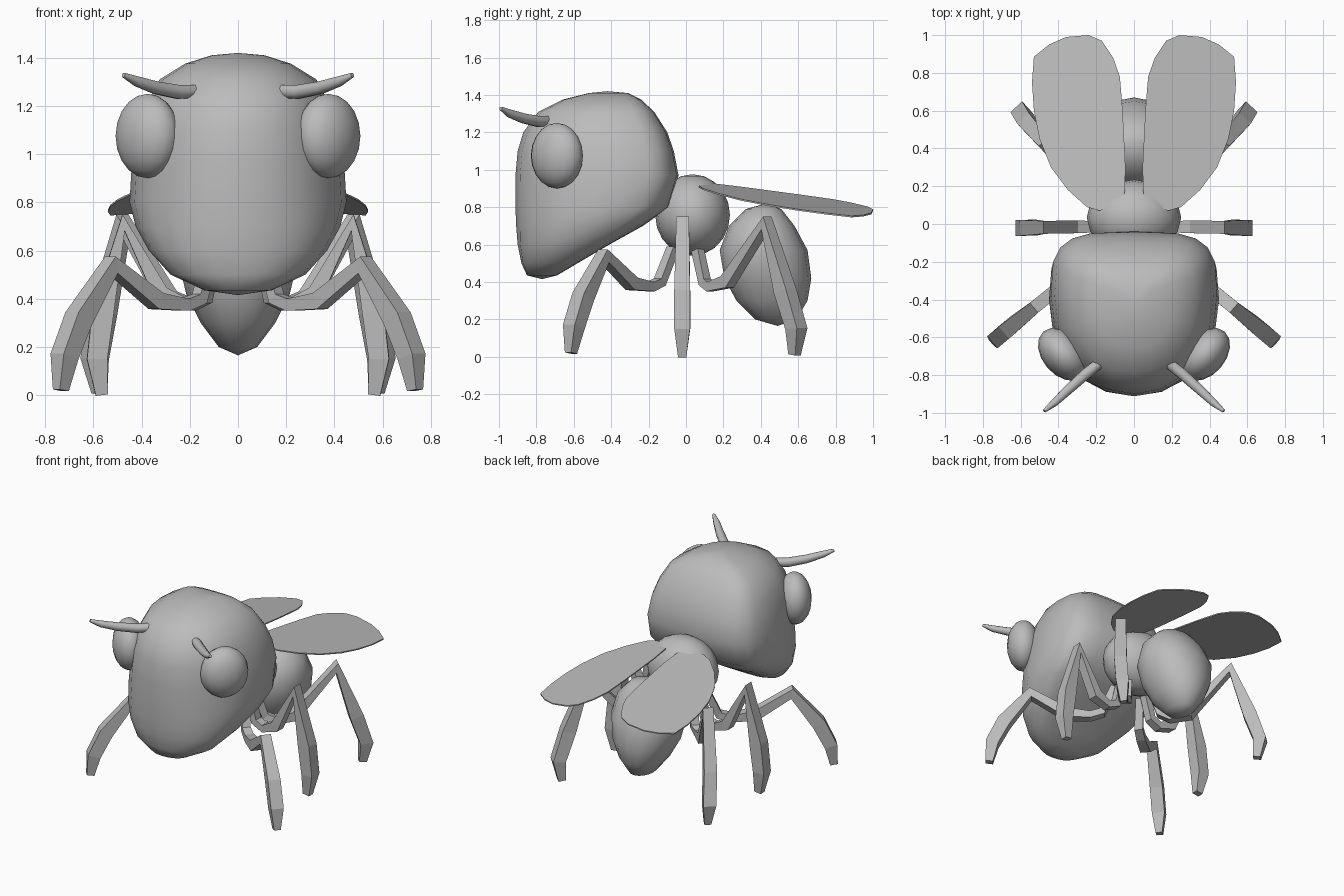
import bpy, bmesh, math
from mathutils import Vector, Matrix

cube = bpy.data.objects.get("Cube")
if cube:
    bpy.data.objects.remove(cube, do_unlink=True)

grey = bpy.data.materials.new("plain_grey")
grey.use_nodes = True
colour = (0.5, 0.5, 0.5, 1)
grey.diffuse_color = colour
grey.node_tree.nodes["Principled BSDF"].inputs["Base Color"].default_value = colour


def finish(bm, name, smooth=None):
    bmesh.ops.recalc_face_normals(bm, faces=bm.faces)
    mesh = bpy.data.meshes.new(name)
    bm.to_mesh(mesh)
    bm.free()
    mesh.materials.append(grey)
    obj = bpy.data.objects.new(name, mesh)
    bpy.context.collection.objects.link(obj)
    if smooth:
        bpy.ops.object.select_all(action="DESELECT")
        obj.select_set(True)
        bpy.context.view_layer.objects.active = obj
        bpy.ops.object.shade_smooth_by_angle(angle=math.radians(smooth))
    return obj


def skin(bm, rings):
    """Join successive vertex rings with quads."""
    for a, b in zip(rings, rings[1:]):
        for i in range(len(a)):
            j = (i + 1) % len(a)
            bm.faces.new((a[i], a[j], b[j], b[i]))


def power(v, e):
    return math.copysign(abs(v) ** e, v)


def body(name, levels, bottom, top, widest, square, sides=20):
    """Stack of rounded slices: height, front y, back y, half width."""
    bm = bmesh.new()
    rings = []
    for z, front, back, half in levels:
        mid = front + widest * (back - front)
        ring = []
        for k in range(sides):
            a = math.tau * k / sides
            c, s = math.cos(a), math.sin(a)
            e = 2 / square if s > 0 else 0.95
            reach = back - mid if s > 0 else mid - front
            ring.append(bm.verts.new((half * power(c, e), mid + reach * power(s, e), z)))
        rings.append(ring)
    skin(bm, rings)
    for ring, (y, z) in ((rings[0], bottom), (rings[-1], top)):
        tip = bm.verts.new((0, y, z))
        for i in range(sides):
            bm.faces.new((ring[i], ring[(i + 1) % sides], tip))
    return finish(bm, name, 60)


def ellipsoid(name, centre, radii, turn=0):
    bm = bmesh.new()
    m = Matrix.Translation(centre) @ Matrix.Rotation(turn, 4, "Z") @ Matrix.Diagonal((*radii, 1))
    bmesh.ops.create_uvsphere(bm, u_segments=16, v_segments=10, radius=1, matrix=m)
    return finish(bm, name, 60)


def sweep(name, path, sizes, side, sides, smooth=None):
    """Tapered tube along a path; sizes are half width and half depth."""
    bm = bmesh.new()
    pts = [Vector(p) for p in path]
    rings = []
    for i, p in enumerate(pts):
        before = (p - pts[i - 1]).normalized() if i else Vector()
        after = (pts[i + 1] - p).normalized() if i < len(pts) - 1 else Vector()
        depth = side.cross((before + after).normalized()).normalized()
        w, d = sizes[i]
        r = math.sqrt(2) if sides == 4 else 1
        angles = [math.tau * (k + 0.5) / sides for k in range(sides)]
        rings.append([bm.verts.new(p + r * (side * w * math.cos(a) + depth * d * math.sin(a)))
                      for a in angles])
    skin(bm, rings)
    bm.faces.new(rings[0])
    bm.faces.new(rings[-1])
    return finish(bm, name, smooth)


# Head: rounded face, boxy back, sloping underside
body("head", [
    (0.435, -0.85, -0.69, 0.14), (0.50, -0.88, -0.58, 0.28),
    (0.60, -0.90, -0.41, 0.37), (0.70, -0.908, -0.23, 0.425),
    (0.80, -0.912, -0.09, 0.45), (0.97, -0.912, -0.04, 0.44),
    (1.10, -0.90, -0.065, 0.42), (1.20, -0.87, -0.10, 0.385),
    (1.31, -0.79, -0.17, 0.325), (1.375, -0.66, -0.24, 0.22),
    (1.41, -0.52, -0.31, 0.11)],
    (-0.77, 0.415), (-0.42, 1.42), 0.62, 3.6)

# Thorax and abdomen
ellipsoid("thorax", (0, 0.035, 0.758), (0.25, 0.2, 0.218))
body("abdomen", [
    (0.20, 0.37, 0.59, 0.08), (0.30, 0.27, 0.65, 0.155),
    (0.42, 0.205, 0.67, 0.215), (0.57, 0.18, 0.65, 0.25),
    (0.70, 0.23, 0.58, 0.22), (0.79, 0.32, 0.51, 0.13)],
    (0.49, 0.165), (0.43, 0.82), 0.5, 2.1, 16)

# Leg paths for the left side, from hip to foot
LEGS = {
    "front": [(.11, -.07, .58), (.16, -.14, .40), (.22, -.19, .375), (.34, -.29, .39),
              (.525, -.44, .54), (.66, -.55, .32), (.72, -.60, .16), (.735, -.615, .02)],
    "middle": [(.10, -.01, .60), (.15, -.01, .41), (.22, -.015, .38), (.32, -.015, .42),
               (.475, -.018, .715), (.56, -.02, .35), (.585, -.02, .15), (.565, -.02, 0)],
    "hind": [(.10, .06, .58), (.14, .10, .40), (.20, .13, .375), (.29, .22, .40),
             (.475, .43, .715), (.56, .53, .35), (.595, .59, .15), (.575, .58, .01)],
}
LEG_SIZES = [(.025, .025), (.028, .025), (.03, .025), (.034, .035),
             (.034, .035), (.042, .045), (.042, .042), (.022, .025)]

# Wing outline for the left side
WING = [(.05, .14), (.045, .3), (.06, .6), (.075, .78), (.11, .88), (.17, .97), (.24, 1),
        (.36, .99), (.45, .95), (.53, .885), (.54, .75), (.53, .6), (.5, .45), (.44, .3),
        (.35, .18), (.25, .09), (.18, .07)]

for label, sx in (("left", 1), ("right", -1)):
    # Eye
    ellipsoid(label + "_eye", (sx * 0.375, -0.69, 1.075), (0.11, 0.16, 0.175),
              sx * math.radians(-41))

    # Antenna
    path = [(.18, -.735, 1.26), (.25, -.79, 1.258), (.34, -.87, 1.275),
            (.42, -.945, 1.302), (.475, -.99, 1.328)]
    path = [(sx * x, y, z) for x, y, z in path]
    across = Vector((sx * 0.66, 0.75, 0))
    sweep(label + "_antenna", path, [(r, r) for r in (.03, .031, .028, .022, .01)],
          across, 8, 50)

    # Wing: thin tilted plate
    bm = bmesh.new()
    rings = [[bm.verts.new((sx * x, y, 0.95 - 0.125 * y - 0.17 * x + lift)) for x, y in WING]
             for lift in (-0.004, 0.004)]
    skin(bm, rings)
    for ring in rings:
        bm.faces.new(ring)
    finish(bm, label + "_wing")

    # Legs
    for part, pts in LEGS.items():
        pts = [(sx * x, y, z) for x, y, z in pts]
        run = Vector(pts[-1]) - Vector(pts[0])
        across = run.cross(Vector((0, 0, 1))).normalized()
        sweep(f"{label}_{part}_leg", pts, LEG_SIZES, across, 4)
